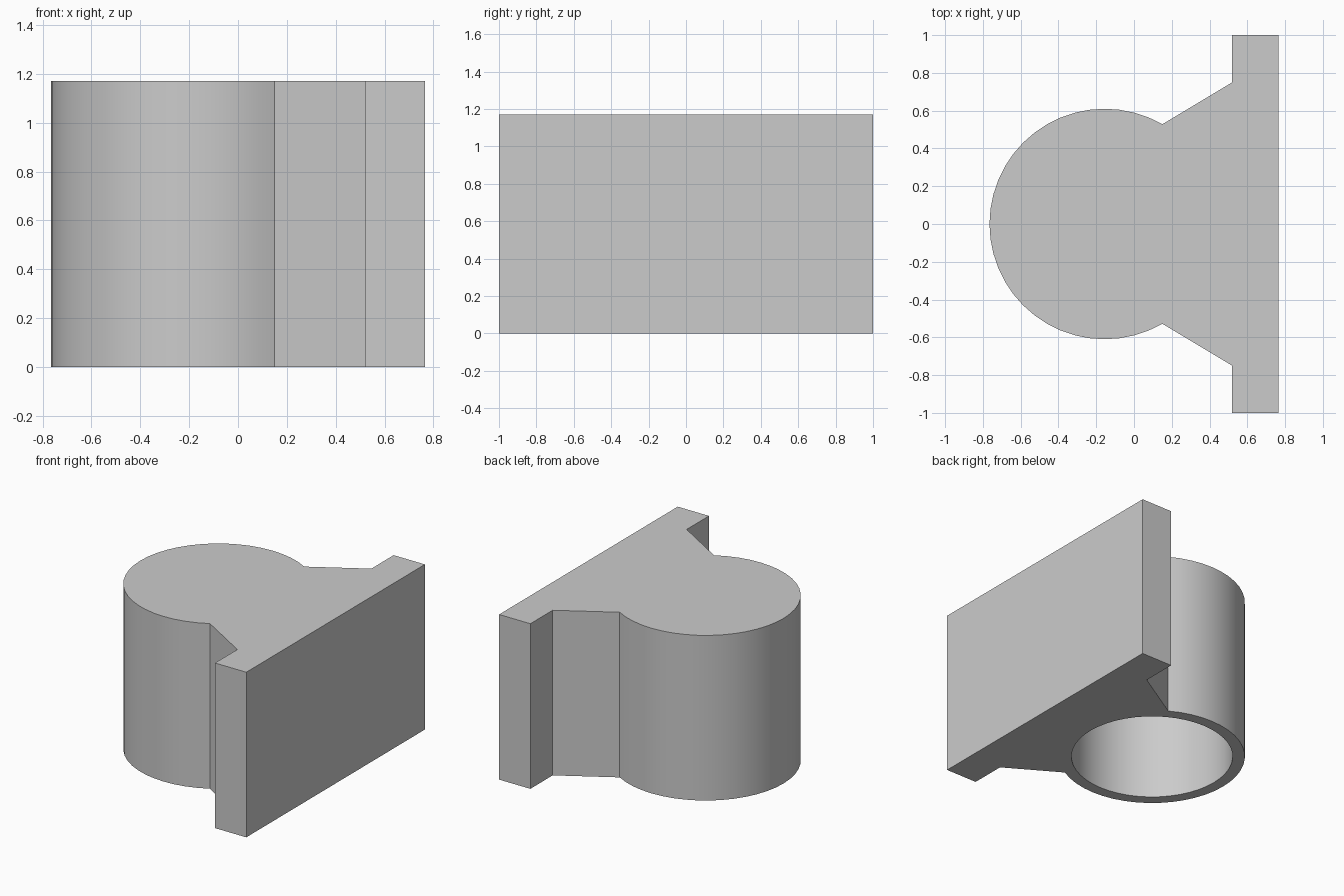
import bpy
import bmesh
from math import radians, cos, sin

if "Cube" in bpy.data.objects:
    bpy.data.objects.remove(bpy.data.objects["Cube"], do_unlink=True)

HEIGHT = 1.17
CENTRE_X = -0.155
OUTER_R = 0.61
BORE_R = 0.53
CAP = 0.08
BACK_X, PLATE_X = 0.765, 0.52

grey = bpy.data.materials.new("light_grey")
grey.use_nodes = True
colour = (0.6, 0.6, 0.6, 1)
grey.diffuse_color = colour
grey.node_tree.nodes["Principled BSDF"].inputs["Base Color"].default_value = colour


def arc(radius, start, end, steps):
    """Points along an arc around the socket axis, in degrees."""
    angles = [radians(start + (end - start) * i / steps) for i in range(steps + 1)]
    return [(CENTRE_X + radius * cos(a), radius * sin(a)) for a in angles]


def prism(name, outline, z0, z1):
    """Extrude a closed plan outline between two heights."""
    bm = bmesh.new()
    face = bm.faces.new([bm.verts.new((x, y, z0)) for x, y in outline])
    top = bmesh.ops.extrude_face_region(bm, geom=[face])["geom"]
    verts = [v for v in top if isinstance(v, bmesh.types.BMVert)]
    bmesh.ops.translate(bm, verts=verts, vec=(0, 0, z1 - z0))
    bmesh.ops.recalc_face_normals(bm, faces=bm.faces[:])
    mesh = bpy.data.meshes.new(name)
    bm.to_mesh(mesh)
    bm.free()
    mesh.materials.append(grey)
    obj = bpy.data.objects.new(name, mesh)
    bpy.context.collection.objects.link(obj)
    return obj


# Wall plate, tapered web and round socket in one outline
half_plate = [(PLATE_X, 0.75), (PLATE_X, 1), (BACK_X, 1)]
mirrored = [(x, -y) for x, y in reversed(half_plate)]
outline = arc(OUTER_R, 60, 300, 32) + mirrored[::-1] + half_plate[::-1]
bracket = prism("socket_bracket", outline, 0, HEIGHT)

# Blind bore open at the bottom
bore = prism("bore_cutter", arc(BORE_R, 0, 360, 48)[:-1], -0.2, HEIGHT - CAP)
bore.hide_render = True
cut = bracket.modifiers.new("bore", "BOOLEAN")
cut.operation = "DIFFERENCE"
cut.solver = "EXACT"
cut.object = bore

bpy.ops.object.select_all(action="DESELECT")
bracket.select_set(True)
bpy.context.view_layer.objects.active = bracket
bpy.ops.object.modifier_apply(modifier=cut.name)
bpy.data.objects.remove(bore, do_unlink=True)
bpy.ops.object.shade_smooth_by_angle(angle=radians(25))
